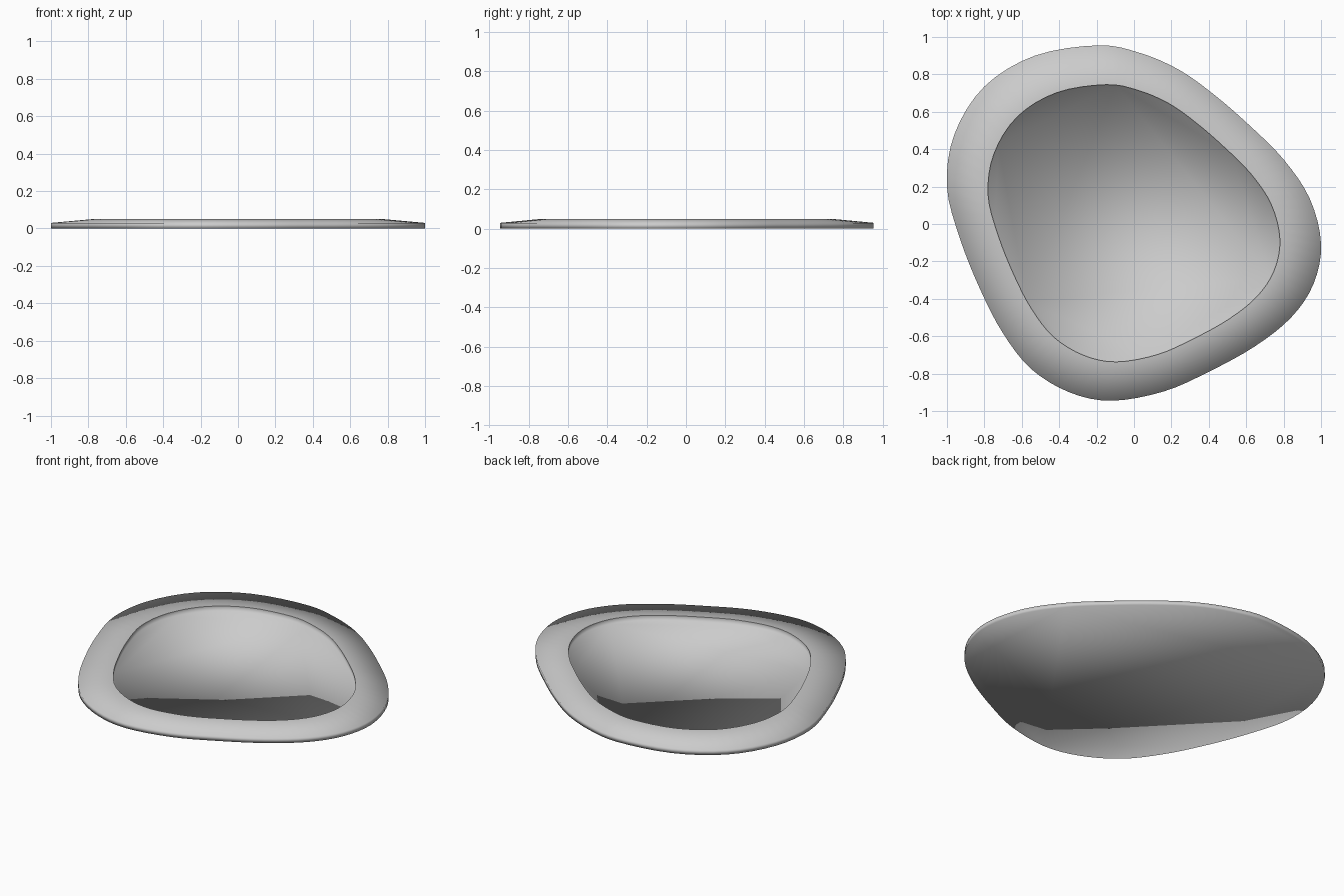
import bpy, bmesh
from mathutils import Vector

if "Cube" in bpy.data.objects:
    bpy.data.objects.remove(bpy.data.objects["Cube"])

# Outer outline control points, clockwise from the back
OUTLINE = [(-.19, .955), (.03, .915), (.24, .825), (.43, .69), (.62, .525), (.80, .345),
           (.94, .135), (1, -.105), (.96, -.32), (.84, -.5), (.645, -.655), (.40, -.79),
           (.16, -.895), (-.12, -.945), (-.345, -.9), (-.55, -.775), (-.70, -.585),
           (-.82, -.355), (-.93, -.08), (-1, .2), (-.96, .48), (-.8, .735), (-.53, .9)]
STEPS = 4


def smooth_loop(points, steps):
    """Closed Catmull-Rom curve through the points, counter-clockwise."""
    p = [Vector(q) for q in reversed(points)]
    n, out = len(p), []
    for i in range(n):
        a, b, c, d = p[i - 1], p[i], p[(i + 1) % n], p[(i + 2) % n]
        for k in range(steps):
            t = k / steps
            out.append(0.5 * (2 * b + (c - a) * t + (2 * a - 5 * b + 4 * c - d) * t ** 2
                              + (3 * b - a - 3 * c + d) * t ** 3))
    return out


stone = bpy.data.materials.new("light_grey")
stone.diffuse_color = (0.6, 0.6, 0.6, 1)
stone.use_nodes = True
stone.node_tree.nodes["Principled BSDF"].inputs["Base Color"].default_value = stone.diffuse_color

outline = smooth_loop(OUTLINE, STEPS)
n = len(outline)
bm = bmesh.new()

# Rings: underside, outer edge, raised rim, sunken floor (scale, height)
rings = [[bm.verts.new((p.x * s, p.y * s, z)) for p in outline]
         for s, z in ((1, 0), (1, .03), (.78, .05), (.78, .02))]
for low, high in zip(rings, rings[1:]):
    for i in range(n):
        j = (i + 1) % n
        bm.faces.new((low[i], low[j], high[j], high[i]))

# Underside and basin floor
bm.faces.new(list(reversed(rings[0])))
bm.faces.new(rings[3])
for f in bm.faces:
    f.smooth = True

# Crisp inner lip
for i in range(n):
    bm.edges.get((rings[2][i], rings[2][(i + 1) % n])).smooth = False

mesh = bpy.data.meshes.new("basin")
bm.to_mesh(mesh)
bm.free()
mesh.materials.append(stone)
basin = bpy.data.objects.new("basin", mesh)
bpy.context.collection.objects.link(basin)
